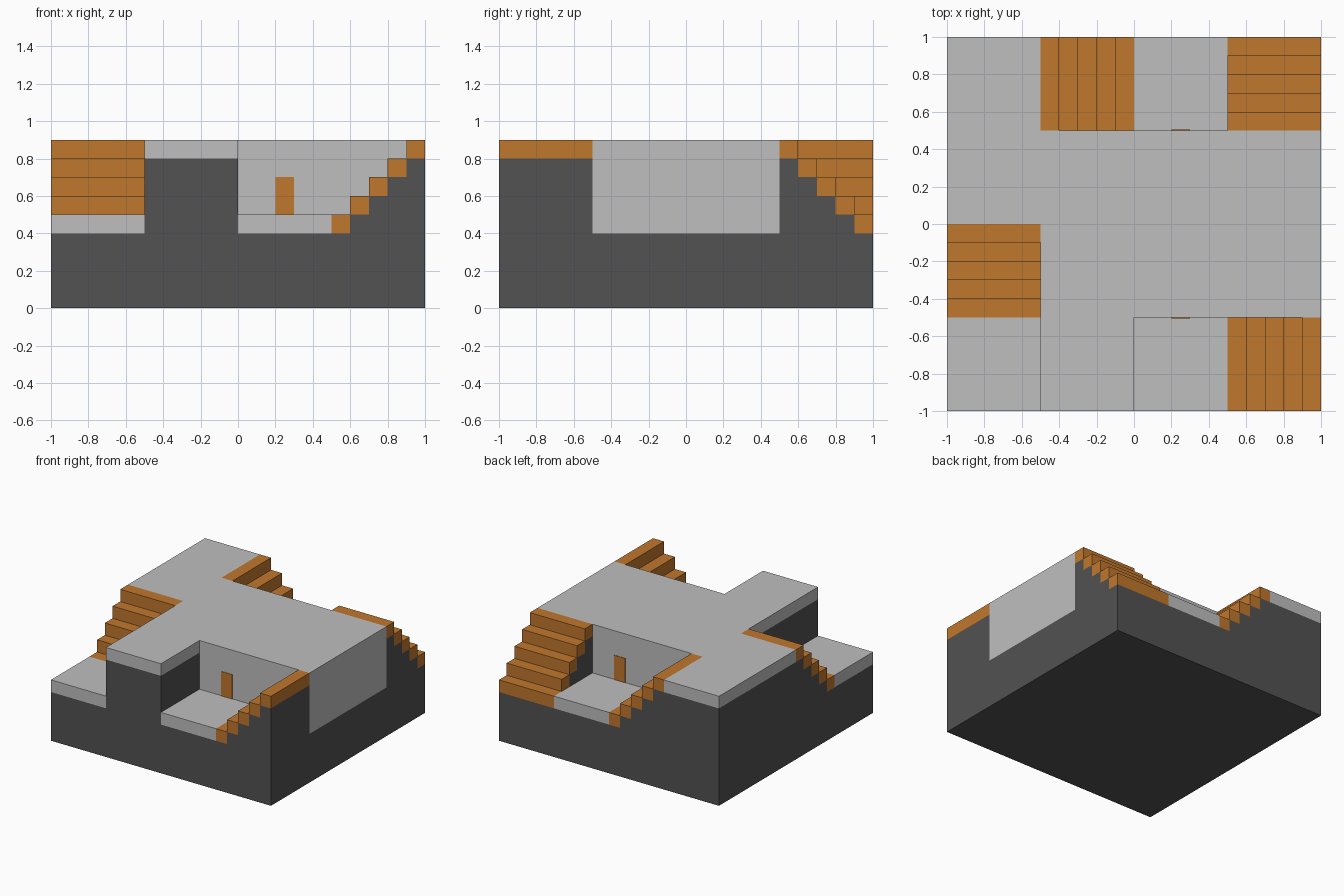
import bpy, bmesh
from mathutils import Matrix, Vector

cube = bpy.data.objects.get("Cube")
if cube:
    bpy.data.objects.remove(cube, do_unlink=True)


def material(name, r, g, b):
    m = bpy.data.materials.new(name)
    m.use_nodes = True
    m.diffuse_color = (r, g, b, 1)
    m.node_tree.nodes["Principled BSDF"].inputs["Base Color"].default_value = (r, g, b, 1)
    return m


LIGHT = material("light grey", 0.52, 0.52, 0.52)
DARK = material("dark grey", 0.084, 0.084, 0.084)
ORANGE = material("orange", 0.527, 0.184, 0.026)


def boxes(name, mat, blocks):
    """One object from axis-aligned blocks given as (x0, x1, y0, y1, z0, z1)."""
    bm = bmesh.new()
    for x0, x1, y0, y1, z0, z1 in blocks:
        centre = Vector((x0 + x1, y0 + y1, z0 + z1)) / 2
        size = Matrix.Diagonal((x1 - x0, y1 - y0, z1 - z0, 1))
        bmesh.ops.create_cube(bm, size=1, matrix=Matrix.Translation(centre) @ size)
    me = bpy.data.meshes.new(name)
    bm.to_mesh(me)
    bm.free()
    me.materials.append(mat)
    ob = bpy.data.objects.new(name, me)
    bpy.context.scene.collection.objects.link(ob)
    return ob


FLOOR, DECK, T = 0.4, 0.8, 0.1   # undersides of the two levels, slab thickness

# Solid ground under everything
boxes("base", DARK, [(-1, 1, -1, 1, 0, FLOOR)])

# Raised dark masses under the deck
boxes("raised_ground", DARK, [
    (-1, -0.5, 0.5, 1, FLOOR, DECK),
    (-1, -0.4, 0, 0.5, FLOOR, DECK),
    (-0.5, -0.4, -0.5, 0, FLOOR, DECK),
    (-0.5, 0, -1, -0.5, FLOOR, DECK),
])

# Light walled block in the middle
boxes("walls", LIGHT, [(-0.4, 1, -0.5, 0.5, FLOOR, DECK)])

# Upper deck slab
boxes("upper_deck", LIGHT, [
    (-1, -0.5, 0.5, 1, DECK, DECK + T),
    (-1, 1, 0, 0.5, DECK, DECK + T),
    (-0.5, 1, -0.5, 0, DECK, DECK + T),
    (-0.5, 0, -1, -0.5, DECK, DECK + T),
])

# Sunken floor slabs
for name, x, y in (("front_right_floor", -1, -1), ("front_floor", 0, -1),
                   ("back_floor", 0, 0.5)):
    boxes(name, LIGHT, [(x, x + 0.5, y, y + 0.5, FLOOR, FLOOR + T)])


def staircase(name, x, y, axis, rising):
    """Five steps in a half-unit cell, rising or falling along the axis."""
    steps, fill = [], []
    for i in range(5):
        a = i * T
        z = FLOOR + T * (i if rising else 4 - i)
        if axis == "x":
            plan = (x + a, x + a + T, y, y + 0.5)
        else:
            plan = (x, x + 0.5, y + a, y + a + T)
        steps.append(plan + (z, z + T))
        if z > FLOOR + 0.01:
            fill.append(plan + (FLOOR, z))
    boxes(name + "_steps", ORANGE, steps)
    boxes(name + "_support", DARK, fill)


staircase("back_stair", -0.5, 0.5, "x", False)
staircase("back_left_stair", 0.5, 0.5, "y", False)
staircase("right_stair", -1, -0.5, "y", True)
staircase("front_left_stair", 0.5, -1, "x", True)

# Thin door plates on the front and back walls
boxes("front_door", ORANGE, [(0.2, 0.3, -0.504, -0.5, 0.5, 0.7)])
boxes("back_door", ORANGE, [(0.2, 0.3, 0.5, 0.504, 0.5, 0.7)])
